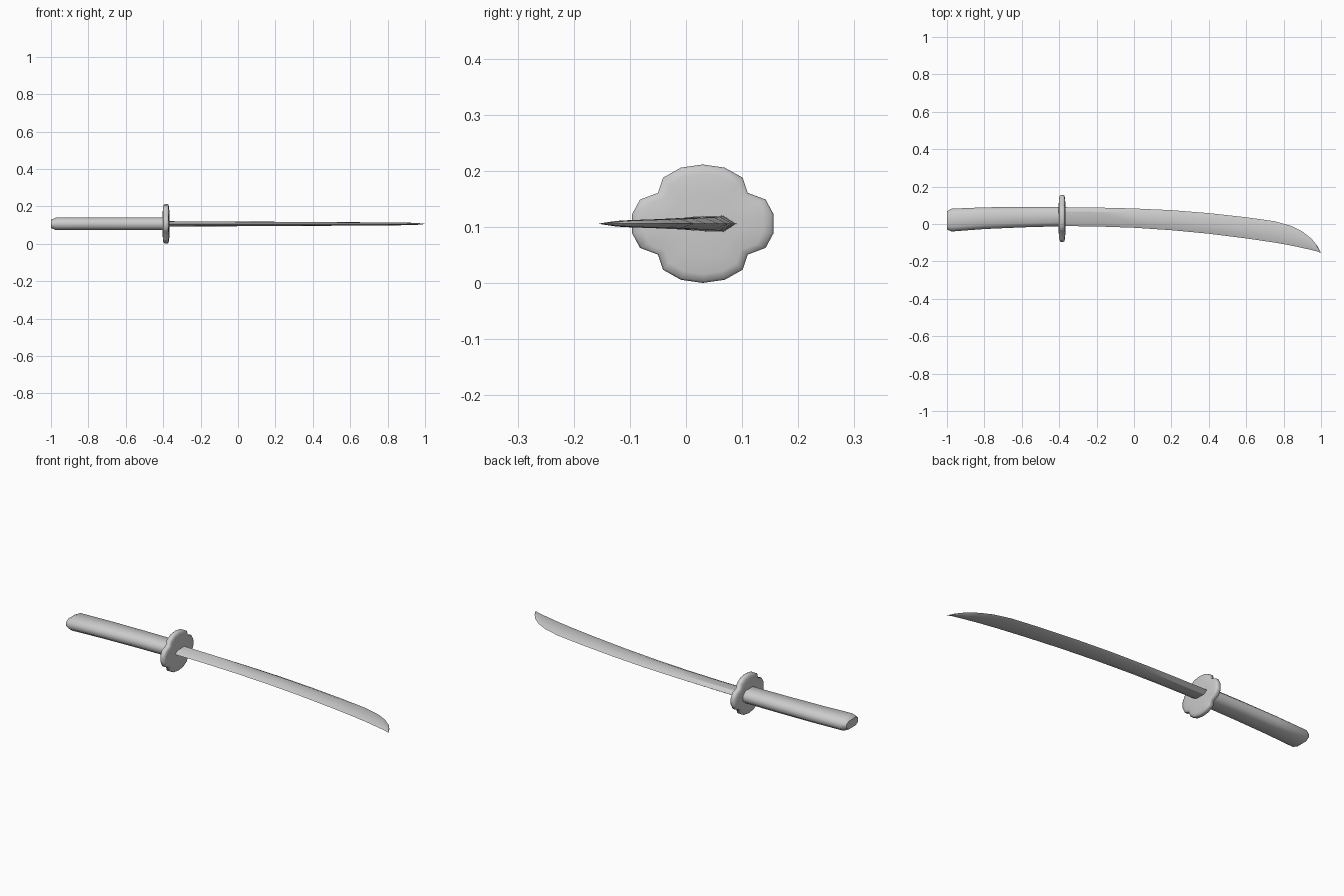
import bpy, bmesh, math

if "Cube" in bpy.data.objects:
    bpy.data.objects.remove(bpy.data.objects["Cube"])

ZC = 0.106  # height of the sword's mid plane


def loft(name, rings, angle=40):
    """Skin a list of equal-length point rings and cap both ends."""
    bm = bmesh.new()
    vr = [[bm.verts.new(p) for p in r] for r in rings]
    n = len(vr[0])
    for a, b in zip(vr, vr[1:]):
        for i in range(n):
            j = (i + 1) % n
            bm.faces.new((a[i], a[j], b[j], b[i]))
    bm.faces.new(vr[0])
    bm.faces.new(vr[-1])
    bmesh.ops.remove_doubles(bm, verts=bm.verts, dist=1e-5)
    bmesh.ops.recalc_face_normals(bm, faces=bm.faces)
    me = bpy.data.meshes.new(name)
    bm.to_mesh(me)
    bm.free()
    ob = bpy.data.objects.new(name, me)
    bpy.context.collection.objects.link(ob)
    bpy.ops.object.select_all(action='DESELECT')
    ob.select_set(True)
    bpy.context.view_layer.objects.active = ob
    bpy.ops.object.shade_smooth_by_angle(angle=math.radians(angle))
    return ob


def section(x, top, bottom, half, profile):
    """Place a (-1..1) profile between two y limits at a given x."""
    c, h = (top + bottom) / 2, (top - bottom) / 2
    return [(x, c + u * h, ZC + w * half) for u, w in profile]


# Blade: pointed spine, flat sides, bevelled cutting edge; x, spine y, edge y, half thickness
blade_profile = [(1, 0), (0.55, 1), (-0.5, 0.9), (-1, 0),
                 (-0.5, -0.9), (0.55, -1)]
blade = [(-0.40, 0.090, -0.011, 0.0145), (-0.2, 0.088, -0.013, 0.0135),
         (0.0, 0.083, -0.020, 0.0125), (0.2, 0.074, -0.033, 0.0115),
         (0.4, 0.058, -0.052, 0.0105), (0.6, 0.036, -0.077, 0.0092),
         (0.75, 0.015, -0.099, 0.0082), (0.84, -0.010, -0.115, 0.0076),
         (0.90, -0.040, -0.128, 0.0068), (0.95, -0.079, -0.139, 0.0056),
         (0.98, -0.117, -0.147, 0.003), (1.0, -0.154, -0.155, 0.0004)]
loft("blade", [section(*s, blade_profile) for s in blade], 30)

# Handle: slightly curved flattened octagon with a chamfered butt
handle_profile = [(1, 0.42), (0.6, 1), (-0.6, 1), (-1, 0.42),
                  (-1, -0.42), (-0.6, -1), (0.6, -1), (1, -0.42)]
handle = [(-1.0, 0.068, -0.030, 0.022), (-0.975, 0.082, -0.040, 0.033),
          (-0.8, 0.089, -0.027, 0.033), (-0.6, 0.092, -0.018, 0.033),
          (-0.39, 0.092, -0.012, 0.033)]
loft("handle", [section(*s, handle_profile) for s in handle], 50)

# Guard: four-lobed plate, one quarter of the outline mirrored twice
quarter = [(0, 0.1055), (0.039, 0.100), (0.071, 0.082), (0.080, 0.055),
           (0.112, 0.043), (0.126, 0.017)]
half = quarter + [(y, -z) for y, z in reversed(quarter)]
outline = half + [(-y, z) for y, z in reversed(half[1:-1])]
guard = [(-0.403, 0.55), (-0.401, 0.85), (-0.395, 0.965), (-0.386, 1.0),
         (-0.377, 0.965), (-0.369, 0.85), (-0.366, 0.55)]
# keep the full outline visible across the rim
guard[2:5] = [(-0.396, 0.97), (-0.391, 1.0), (-0.378, 1.0), (-0.372, 0.97)]
loft("guard", [[(x, 0.030 + y * s, ZC + z * s) for y, z in outline]
               for x, s in guard], 60)
